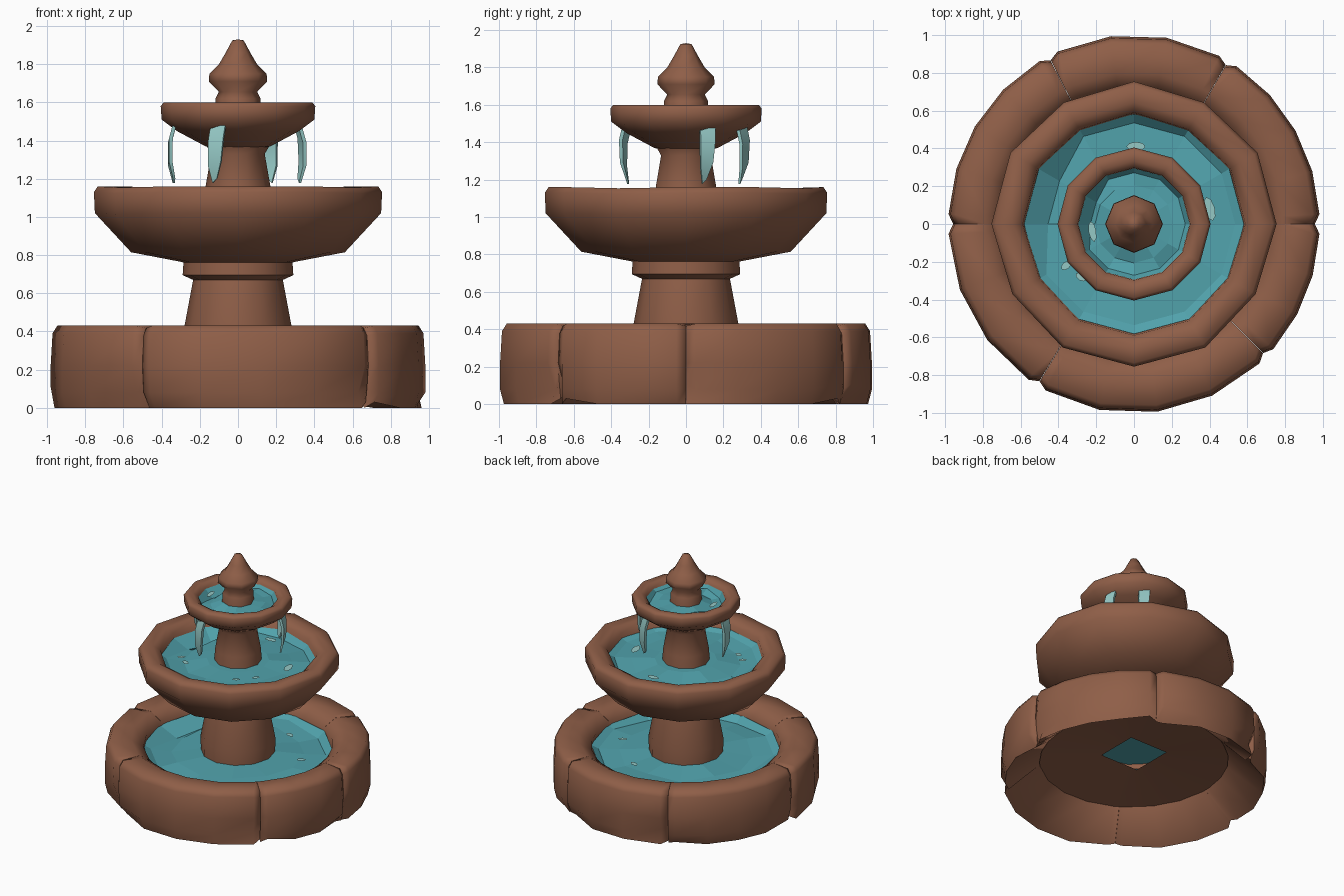
import bpy, bmesh, math, random
from mathutils import Vector

if "Cube" in bpy.data.objects:
    bpy.data.objects.remove(bpy.data.objects["Cube"])

random.seed(7)


def material(name, rgb):
    m = bpy.data.materials.new(name)
    m.diffuse_color = (*rgb, 1)
    m.use_nodes = True
    m.node_tree.nodes["Principled BSDF"].inputs["Base Color"].default_value = m.diffuse_color
    return m


STONE = material("brown stone", (0.275, 0.113, 0.064))
WATER = material("teal water", (0.082, 0.36, 0.41))
FOAM = material("pale foam", (0.30, 0.58, 0.56))


def finish(name, bm, mat, smooth=40):
    bmesh.ops.remove_doubles(bm, verts=bm.verts, dist=0.0005)
    me = bpy.data.meshes.new(name)
    bm.to_mesh(me)
    bm.free()
    me.materials.append(mat)
    ob = bpy.data.objects.new(name, me)
    bpy.context.collection.objects.link(ob)
    bpy.ops.object.select_all(action='DESELECT')
    ob.select_set(True)
    bpy.context.view_layer.objects.active = ob
    if smooth:
        bpy.ops.object.shade_smooth_by_angle(angle=math.radians(smooth))
    return ob


def sweep(name, profile, mat, angles=12, solid=False, hook=None, smooth=40):
    """Turn an (r, z) profile around z. A number gives a full turn;
    a list of degrees gives an arc, capped when solid."""
    full = isinstance(angles, int)
    degs = [360 * i / angles for i in range(angles)] if full else angles
    bm = bmesh.new()
    rows = []
    for i, d in enumerate(degs):
        row, a = [], math.radians(d)
        for j, (r, z) in enumerate(profile):
            if hook:
                r, z = hook(i, j, d, r, z)
            row.append(bm.verts.new((r * math.cos(a), r * math.sin(a), z)))
        rows.append(row)
    n, m = len(rows), len(profile)
    for i in range(n if full else n - 1):
        p, q = rows[i], rows[(i + 1) % n]
        for j in range(m if solid else m - 1):
            k = (j + 1) % m
            bm.faces.new((p[j], q[j], q[k], p[k]))
    if solid and not full:
        bm.faces.new(rows[0])
        bm.faces.new(rows[-1][::-1])
    return finish(name, bm, mat, smooth)


# Base ring: six worn stone blocks with chipped lower corners
BLOCK = [(0.965, 0), (0.985, 0.08), (0.985, 0.22), (0.975, 0.39), (0.95, 0.43),
         (0.79, 0.43), (0.70, 0.37), (0.70, 0.2)]
joints = [0, 60, 117, 180, 239, 315, 360]
for s in range(6):
    a, b = joints[s] + 0.05, joints[s + 1] - 0.05
    steps = max(3, round((b - a) / 17))
    inner = [a + 3 + (b - a - 6) * k / steps for k in range(steps + 1)]
    degs = [a] + inner + [b]
    last = len(degs) - 1

    def wear(i, j, d, r, z):
        end = i in (0, last)
        if end and j < 5:                       # rounded block ends
            r -= 0.025
            z -= 0.012 if j > 2 else 0
        if j < 2 and (end or i in (1, last - 1)):   # corner chips
            r -= random.choice((0, 0.01, 0.05))
            z += random.choice((0, 0, 0.03))
        rad = math.radians(d)
        return r * (0.998 + 0.019 * math.sin(rad) ** 2), z

    sweep("base_block_%d" % (s + 1), BLOCK, STONE, degs, True, wear, 65)


# Base floor with its square opening underneath
def square_hole(i, j, d, r, z):
    a = math.radians(d)
    return (0.17 / max(abs(math.cos(a)), abs(math.sin(a))) if j == 0 else r), z


sweep("base_floor", [(0.2, 0.26), (0.73, 0.205)], STONE, 24, hook=square_hole)


# Worn joints in the middle bowl rim
def rim_notches(i, j, d, r, z):
    if d in (60, 120, 210, 330) and j > 2:
        r -= 0.012
        z -= 0.006
    return r, z


# Pedestals and bowls
sweep("lower_pedestal", [(0.275, 0.28), (0.28, 0.43), (0.235, 0.67), (0.29, 0.695),
                         (0.285, 0.77)], STONE, 12, smooth=65)
sweep("middle_bowl", [(0.22, 0.745), (0.30, 0.765), (0.56, 0.815), (0.75, 1.02),
                      (0.755, 1.13), (0.735, 1.16), (0.645, 1.158), (0.59, 1.125),
                      (0.575, 1.02)], STONE, 12, hook=rim_notches, smooth=65)
sweep("upper_pedestal", [(0.18, 1.02), (0.17, 1.16), (0.14, 1.33), (0.17, 1.38)], STONE, 10)
sweep("upper_bowl", [(0.10, 1.35), (0.17, 1.37), (0.32, 1.45), (0.40, 1.51), (0.405, 1.58),
                     (0.39, 1.60), (0.335, 1.598), (0.298, 1.575), (0.288, 1.50)],
      STONE, 12, smooth=65)
sweep("finial", [(0.12, 1.50), (0.118, 1.62), (0.10, 1.655), (0.153, 1.71), (0.15, 1.75),
                 (0.10, 1.80), (0.065, 1.86), (0.03, 1.925), (0, 1.93)], STONE, 8, smooth=70)


# Pools with an uneven faceted surface, raised where they meet the rim
def ripple(i, j, d, r, z):
    if j in (1, 2):
        z -= random.choice((0, 0, 0.01, 0.03))
    if j == 1 and 145 < d < 185:
        r, z = r * 0.85, z - 0.04
    return r, z


for name, r, z in (("lower_pool", 0.71, 0.32), ("middle_pool", 0.582, 1.065),
                   ("upper_pool", 0.295, 1.545)):
    sweep(name, [(r, z + 0.02), (r * 0.92, z), (r * 0.7, z), (r * 0.4, z + 0.005), (0, z + 0.005)],
          WATER, 12, hook=ripple, smooth=0)

# Foam flecks on the pools: x, y, z, length, width, turn
FLECKS = [(0.40, 0.08, 1.07, 0.065, 0.028, 105), (0.01, 0.41, 1.07, 0.05, 0.025, 0),
          (-0.28, -0.28, 1.07, 0.032, 0.02, -30), (-0.36, -0.22, 1.07, 0.03, 0.02, 40),
          (0.2, -0.31, 1.07, 0.03, 0.018, 30), (0.3, -0.2, 1.07, 0.03, 0.018, 50),
          (-0.22, -0.04, 1.555, 0.055, 0.02, 100),
          (0.49, 0.12, 0.325, 0.035, 0.02, 30), (0.17, 0.43, 0.325, 0.035, 0.02, -20)]
for k, (x, y, z, l, w, turn) in enumerate(FLECKS):
    bm = bmesh.new()
    t = math.radians(turn)
    ring = []
    for q in range(8):
        u, v = l * math.cos(q * math.pi / 4), w * math.sin(q * math.pi / 4)
        ring.append(bm.verts.new((x + u * math.cos(t) - v * math.sin(t),
                                  y + u * math.sin(t) + v * math.cos(t), z + 0.005)))
    bm.faces.new(ring)
    finish("foam_fleck_%d" % (k + 1), bm, FOAM, 0)

# Falling water: bent tapering strips under the upper bowl
# Each section is radius, height, half width, half thickness
DRIP = [(0.335, 1.475, 0.042, 0.01), (0.355, 1.40, 0.042, 0.01),
        (0.355, 1.28, 0.035, 0.009), (0.335, 1.19, 0.012, 0.006)]
for k, deg in enumerate((20, 63, 184, 252)):
    a = math.radians(deg)
    out, side = Vector((math.cos(a), math.sin(a), 0)), Vector((-math.sin(a), math.cos(a), 0))
    bm = bmesh.new()
    rows = []
    for n, (r, z, w, t) in enumerate(DRIP):
        c = out * r + Vector((0, 0, z)) - side * 0.006 * n
        rows.append([bm.verts.new(c + out * t * p + side * w * q + Vector((0, 0, 0.012 * q)))
                     for p, q in ((1, -1), (1, 1), (-1, 1), (-1, -1))])
    for p, q in zip(rows, rows[1:]):
        for j in range(4):
            i = (j + 1) % 4
            bm.faces.new((p[j], q[j], q[i], p[i]))
    bm.faces.new(rows[0])
    bm.faces.new(rows[-1][::-1])
    bmesh.ops.recalc_face_normals(bm, faces=bm.faces)
    finish("water_drip_%d" % (k + 1), bm, FOAM, 30)
